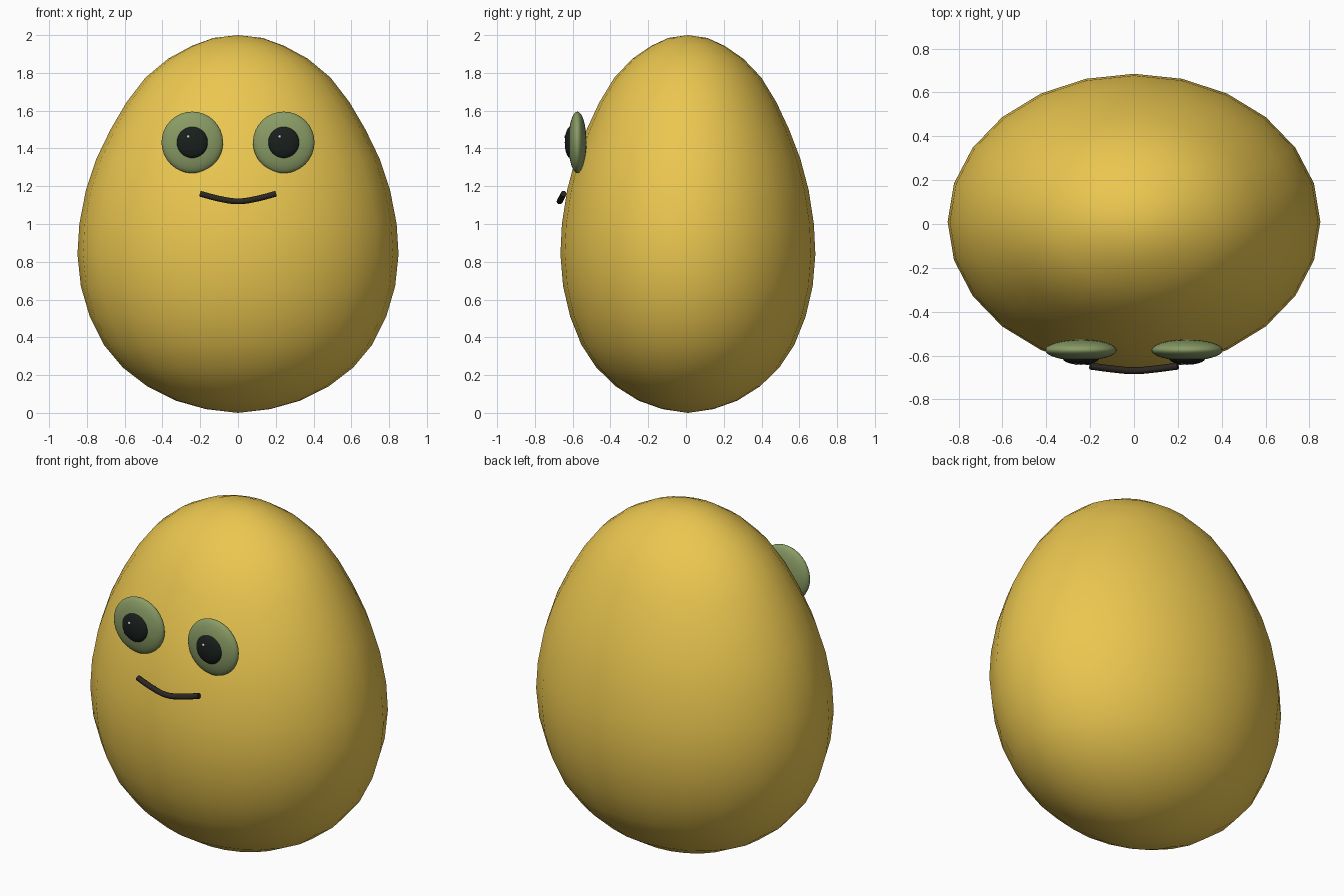
import bpy, bmesh, math

if "Cube" in bpy.data.objects:
    bpy.data.objects.remove(bpy.data.objects["Cube"])


def material(name, color):
    m = bpy.data.materials.new(name)
    m.diffuse_color = (*color, 1)
    m.use_nodes = True
    m.node_tree.nodes["Principled BSDF"].inputs["Base Color"].default_value = m.diffuse_color
    return m


yellow = material("yellow", (0.83, 0.57, 0.08))
green = material("green", (0.25, 0.33, 0.13))
black = material("black", (0.01, 0.014, 0.012))
white = material("white", (0.9, 0.9, 0.9))
brown = material("dark_brown", (0.025, 0.02, 0.015))


# Egg body: lathed profile (radius, z), squashed front to back
profile = [(0, 0), (0.17, 0.02), (0.33, 0.065), (0.48, 0.14), (0.61, 0.24),
           (0.71, 0.36), (0.785, 0.51), (0.832, 0.67), (0.85, 0.84),
           (0.84, 1.0), (0.805, 1.18), (0.75, 1.345), (0.675, 1.5),
           (0.59, 1.645), (0.49, 1.775), (0.37, 1.875), (0.245, 1.943),
           (0.13, 1.985), (0, 2.0)]
bm = bmesh.new()
verts = [bm.verts.new((r, 0, z)) for r, z in profile]
edges = [bm.edges.new(pair) for pair in zip(verts, verts[1:])]
bmesh.ops.spin(bm, geom=verts + edges, cent=(0, 0, 0), axis=(0, 0, 1),
               angle=math.tau, steps=24)
bmesh.ops.remove_doubles(bm, verts=bm.verts, dist=0.0005)
for v in bm.verts:
    v.co.y = v.co.y * 0.675 / 0.85 + 0.01
bmesh.ops.recalc_face_normals(bm, faces=bm.faces)
for f in bm.faces:
    f.smooth = True
mesh = bpy.data.meshes.new("egg_body")
bm.to_mesh(mesh)
bm.free()
mesh.materials.append(yellow)
bpy.context.collection.objects.link(bpy.data.objects.new("egg_body", mesh))


def disc(name, loc, radius, depth, mat):
    """Flattened smooth sphere facing the front."""
    bpy.ops.mesh.primitive_uv_sphere_add(segments=32, ring_count=16, location=loc)
    ob = bpy.context.object
    ob.name = name
    ob.scale = (radius, depth, radius)
    bpy.ops.object.shade_smooth()
    ob.data.materials.append(mat)


# Eyes with pupils and small highlights
for side, s in (("left", -1), ("right", 1)):
    x = 0.242 * s
    disc(side + "_eye", (x, -0.575, 1.432), 0.163, 0.048, green)
    disc(side + "_pupil", (x, -0.612, 1.432), 0.083, 0.03, black)
    disc(side + "_highlight", (x - 0.021, -0.635, 1.462), 0.009, 0.009, white)

# Smile: bevelled curve
curve = bpy.data.curves.new("mouth", "CURVE")
curve.dimensions = "3D"
curve.bevel_depth = 0.016
curve.bevel_resolution = 3
curve.resolution_u = 6
curve.use_fill_caps = True
spline = curve.splines.new("BEZIER")
points = [(-0.2, -0.648, 1.16), (-0.1, -0.661, 1.134), (0, -0.669, 1.12),
          (0.1, -0.661, 1.134), (0.2, -0.648, 1.16)]
spline.bezier_points.add(len(points) - 1)
for bp, co in zip(spline.bezier_points, points):
    bp.co = co
    bp.handle_left_type = bp.handle_right_type = "AUTO"
curve.materials.append(brown)
bpy.context.collection.objects.link(bpy.data.objects.new("mouth", curve))
